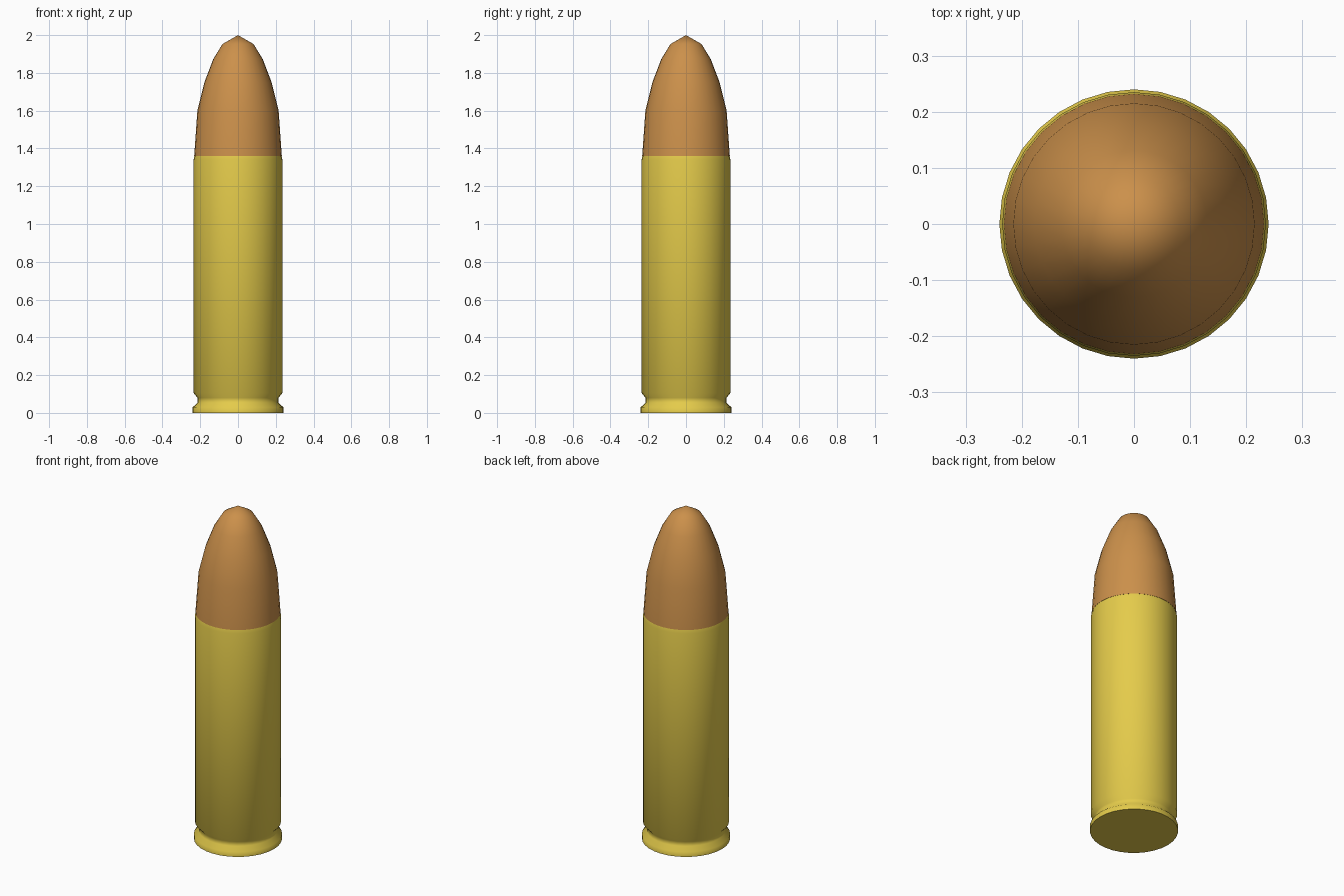
import bpy, bmesh, math

if "Cube" in bpy.data.objects:
    bpy.data.objects.remove(bpy.data.objects["Cube"])

SIDES = 32


def material(name, color):
    m = bpy.data.materials.new(name)
    m.diffuse_color = color
    m.use_nodes = True
    m.node_tree.nodes["Principled BSDF"].inputs["Base Color"].default_value = m.diffuse_color
    return m


def lathe(name, profile, mat, angle):
    """Revolve (radius, z) points round z; zero radius makes a pole."""
    bm = bmesh.new()
    rings = []
    for r, z in profile:
        if r == 0:
            rings.append([bm.verts.new((0, 0, z))] * SIDES)
        else:
            rings.append([bm.verts.new((r * math.cos(2 * math.pi * i / SIDES),
                                        r * math.sin(2 * math.pi * i / SIDES), z))
                          for i in range(SIDES)])
    for a, b in zip(rings, rings[1:]):
        for i in range(SIDES):
            j = (i + 1) % SIDES
            bm.faces.new(dict.fromkeys((a[i], a[j], b[j], b[i])))
    # flat cap on an open bottom
    if profile[0][0] > 0:
        bm.faces.new(rings[0][::-1])
    bmesh.ops.recalc_face_normals(bm, faces=bm.faces)
    me = bpy.data.meshes.new(name)
    bm.to_mesh(me)
    bm.free()
    me.materials.append(mat)
    ob = bpy.data.objects.new(name, me)
    bpy.context.collection.objects.link(ob)
    bpy.ops.object.select_all(action='DESELECT')
    ob.select_set(True)
    bpy.context.view_layer.objects.active = ob
    bpy.ops.object.shade_smooth_by_angle(angle=math.radians(angle))
    return ob


brass = material("brass", (0.78, 0.60, 0.07, 1))
copper = material("copper", (0.60, 0.28, 0.07, 1))

# case: rim, extraction groove, straight wall, rounded mouth
lathe("case", [(0.24, 0), (0.24, 0.03), (0.215, 0.053), (0.215, 0.08),
               (0.235, 0.105), (0.235, 1.34), (0.231, 1.36), (0, 1.36)],
      brass, 60)

# bullet: ogive seated on the case mouth
lathe("bullet", [(0.232, 1.36), (0.215, 1.60), (0.178, 1.75),
                 (0.131, 1.873), (0.082, 1.953), (0, 2.0)],
      copper, 60)
